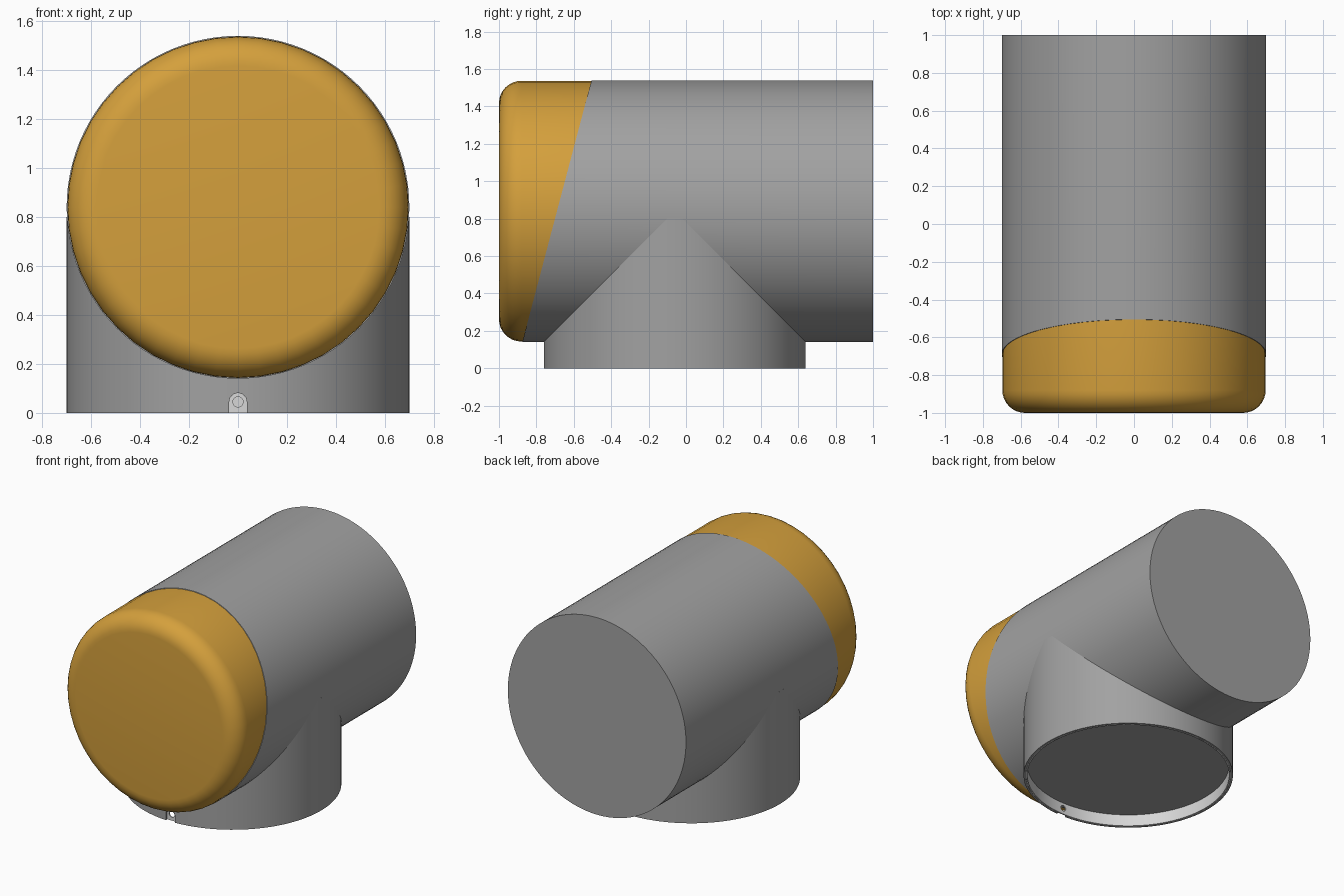
import bpy, bmesh, math
from mathutils import Matrix, Vector

cube = bpy.data.objects.get("Cube")
if cube:
    bpy.data.objects.remove(cube, do_unlink=True)

AXIS_Z = 0.84      # height of the horizontal barrel's axis
STEM_Y = -0.06     # position of the vertical stem's axis
R = 0.70
LIE_DOWN = Matrix.Translation((0, 0, AXIS_Z)) @ Matrix.Rotation(math.radians(-90), 4, 'X')
STAND = Matrix.Translation((0, STEM_Y, 0))
# Slanted joint between barrel and cap
JOINT = Vector((0, -0.69, AXIS_Z))
JOINT_NORMAL = Vector((0, 1.4, -0.37)).normalized()


def material(name, rgb):
    m = bpy.data.materials.new(name)
    m.use_nodes = True
    m.diffuse_color = (*rgb, 1)
    m.node_tree.nodes["Principled BSDF"].inputs["Base Color"].default_value = (*rgb, 1)
    return m


def lathe(name, profile, sides, matrix, mat, closed=False, keep=0):
    """Spin (radius, height) points; keep = +1 / -1 cuts at the slanted joint."""
    bm = bmesh.new()
    vs = [bm.verts.new((r, 0, h)) for r, h in profile]
    edges = [bm.edges.new(pair) for pair in zip(vs, vs[1:])]
    if closed:
        edges.append(bm.edges.new((vs[-1], vs[0])))
    bmesh.ops.spin(bm, geom=vs + edges, cent=(0, 0, 0), axis=(0, 0, 1),
                   angle=math.tau, steps=sides)
    bmesh.ops.remove_doubles(bm, verts=bm.verts[:], dist=1e-4)
    bm.transform(matrix)
    if keep:
        cut = bmesh.ops.bisect_plane(
            bm, geom=bm.verts[:] + bm.edges[:] + bm.faces[:], plane_co=JOINT,
            plane_no=JOINT_NORMAL * keep, clear_inner=True)
        rim = [g for g in cut["geom_cut"] if isinstance(g, bmesh.types.BMEdge)]
        bmesh.ops.edgeloop_fill(bm, edges=rim)
    bmesh.ops.recalc_face_normals(bm, faces=bm.faces[:])
    mesh = bpy.data.meshes.new(name)
    bm.to_mesh(mesh)
    bm.free()
    ob = bpy.data.objects.new(name, mesh)
    bpy.context.collection.objects.link(ob)
    mesh.materials.append(mat)
    return ob


def select(ob):
    bpy.ops.object.select_all(action='DESELECT')
    ob.select_set(True)
    bpy.context.view_layer.objects.active = ob


def cut_front(target, outline):
    """Cut an (x, z) outline through the front wall of the stem."""
    bm = bmesh.new()
    face = bm.faces.new([bm.verts.new((x, STEM_Y - 0.8, z)) for x, z in outline])
    ext = bmesh.ops.extrude_face_region(bm, geom=[face])
    bmesh.ops.translate(bm, vec=(0, 0.3, 0),
                        verts=[g for g in ext["geom"] if isinstance(g, bmesh.types.BMVert)])
    bmesh.ops.recalc_face_normals(bm, faces=bm.faces[:])
    mesh = bpy.data.meshes.new("cutter")
    bm.to_mesh(mesh)
    bm.free()
    cutter = bpy.data.objects.new("cutter", mesh)
    cutter.hide_render = True
    bpy.context.collection.objects.link(cutter)
    mod = target.modifiers.new("cut", 'BOOLEAN')
    mod.operation, mod.solver, mod.object = 'DIFFERENCE', 'EXACT', cutter
    select(target)
    bpy.ops.object.modifier_apply(modifier="cut")
    bpy.data.objects.remove(cutter, do_unlink=True)


def arc(cx, cz, r, start, end, n):
    angles = [math.radians(start + (end - start) * i / n) for i in range(n + 1)]
    return [(cx + r * math.cos(a), cz + r * math.sin(a)) for a in angles]


grey = material("body grey", (0.36, 0.36, 0.36))
orange = material("cap orange", (0.66, 0.35, 0.045))
light = material("light grey", (0.68, 0.68, 0.68))

# Horizontal barrel
barrel = lathe("barrel", [(0, -1), (R, -1), (R, 1), (0, 1)], 96, LIE_DOWN, grey, keep=1)

# Rounded front cap
fillet = arc(0.577, -0.88, 0.12, -90, 0, 8)
cap = lathe("front_cap", [(0, -1)] + fillet + [(0.697, -0.3), (0, -0.3)],
            48, LIE_DOWN, orange, keep=-1)

# Vertical stem with a shallow recess underneath
stem = lathe("stem", [(0, 0.085), (0.685, 0.085), (0.685, 0), (R, 0), (R, 0.8), (0, 0.8)],
             96, STAND, grey)

# Thin liner inside the recess
liner = lathe("stem_liner", [(0.675, 0), (0.684, 0), (0.684, 0.084), (0.675, 0.084)],
              96, STAND, light, closed=True)

# Arched notch in the stem, and a round hole through the liner
cut_front(stem, [(-0.036, -0.05), (0.036, -0.05)] + arc(0, 0.045, 0.036, 0, 180, 12))
cut_front(liner, arc(0, 0.045, 0.021, 0, 345, 23))

for part in (barrel, cap, stem, liner):
    select(part)
    bpy.ops.object.shade_smooth_by_angle(angle=math.radians(30))
